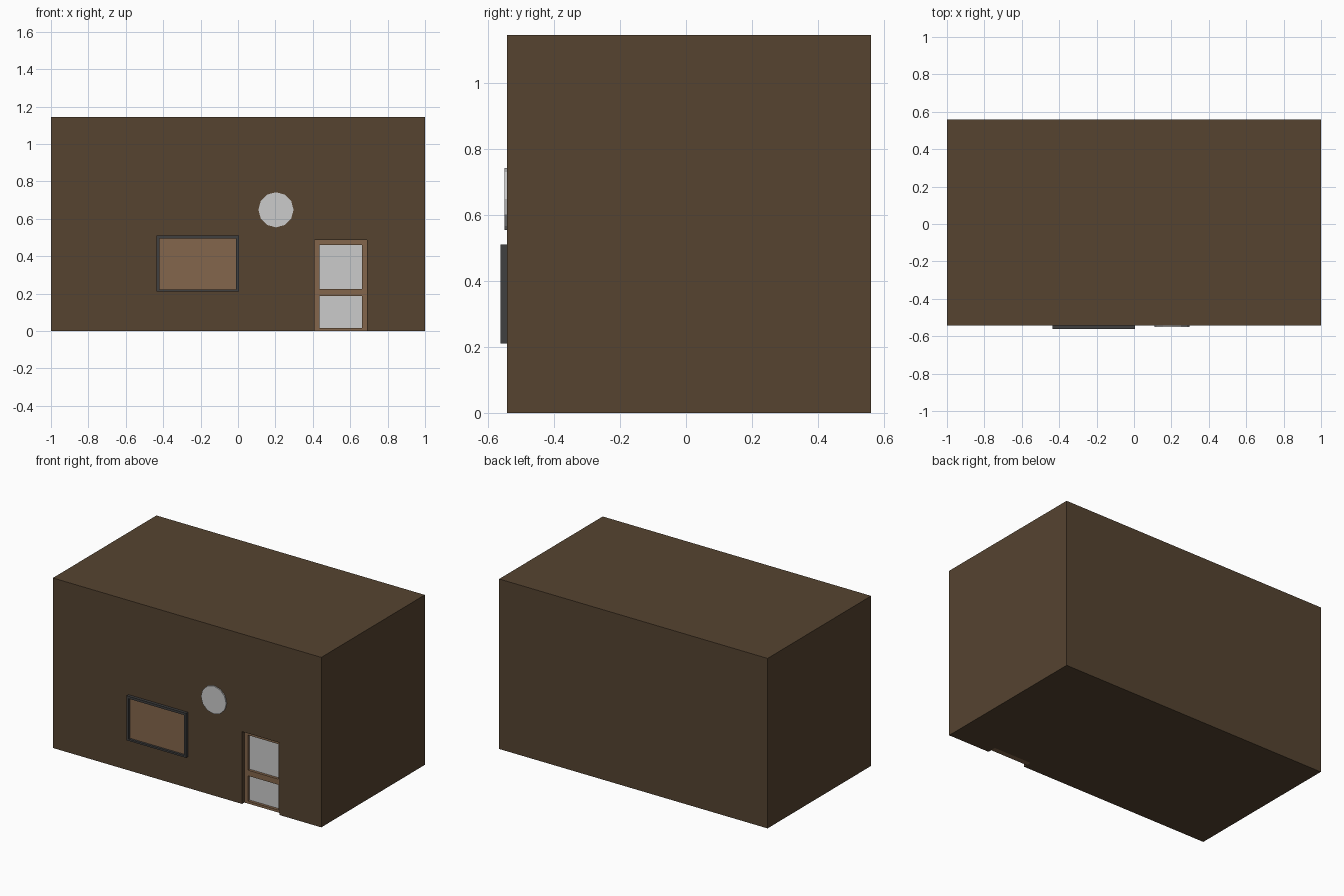
import bpy
import math

if "Cube" in bpy.data.objects:
    bpy.data.objects.remove(bpy.data.objects["Cube"])


def material(name, rgb):
    m = bpy.data.materials.new(name)
    m.diffuse_color = (*rgb, 1)
    m.use_nodes = True
    m.node_tree.nodes["Principled BSDF"].inputs["Base Color"].default_value = m.diffuse_color
    return m


WALL = material("wall_brown", (0.092, 0.057, 0.030))
WOOD = material("wood_brown", (0.23, 0.133, 0.072))
DARK = material("dark_frame", (0.05, 0.05, 0.05))


def box(name, x, y, z, mat=None):
    """Box given as (min, max) ranges on each axis."""
    loc = [(a + b) / 2 for a, b in (x, y, z)]
    bpy.ops.mesh.primitive_cube_add(size=1, location=loc)
    ob = bpy.context.object
    ob.name = name
    ob.scale = [b - a for a, b in (x, y, z)]
    bpy.ops.object.transform_apply(location=False, rotation=False, scale=True)
    if mat:
        ob.data.materials.append(mat)
    return ob


def frame(name, x, y, z, t, b, mat):
    """Rectangular border: side width t, bottom width b."""
    box(name + "_left", (x[0], x[0] + t), y, z, mat)
    box(name + "_right", (x[1] - t, x[1]), y, z, mat)
    inner = (x[0] + t, x[1] - t)
    box(name + "_top", inner, y, (z[1] - t, z[1]), mat)
    box(name + "_bottom", inner, y, (z[0], z[0] + b), mat)


FRONT, BACK = -0.542, 0.56

# House body with a recess for the door
body = box("house_body", (-1, 1), (FRONT, BACK), (0, 1.145), WALL)
cutter = box("door_cutter", (0.41, 0.69), (FRONT - 0.1, FRONT + 0.06), (-0.1, 0.487))
cutter.hide_render = True
cutter.display_type = 'WIRE'
cut = body.modifiers.new("door_recess", 'BOOLEAN')
cut.operation = 'DIFFERENCE'
cut.solver = 'EXACT'
cut.object = cutter

# Door: wooden frame, middle rail and two pale panels
door_y = (FRONT + 0.025, FRONT + 0.06)
panel_y = (FRONT + 0.043, FRONT + 0.06)
frame("door_frame", (0.41, 0.69), door_y, (0, 0.487), 0.026, 0.017, WOOD)
box("door_middle_rail", (0.436, 0.664), door_y, (0.187, 0.225), WOOD)
box("door_lower_panel", (0.436, 0.664), panel_y, (0.017, 0.187))
box("door_upper_panel", (0.436, 0.664), panel_y, (0.225, 0.461))

# Window: dark protruding frame around a brown pane
frame("window_frame", (-0.437, 0.006), (-0.562, FRONT), (0.21, 0.51), 0.016, 0.012, DARK)
box("window_pane", (-0.421, -0.01), (FRONT - 0.005, FRONT), (0.222, 0.494), WOOD)

# Round twelve-sided plate on the wall
bpy.ops.mesh.primitive_cylinder_add(vertices=12, radius=0.094, depth=0.008,
                                    location=(0.203, FRONT - 0.004, 0.648),
                                    rotation=(math.pi / 2, 0, 0))
bpy.context.object.name = "round_window"
